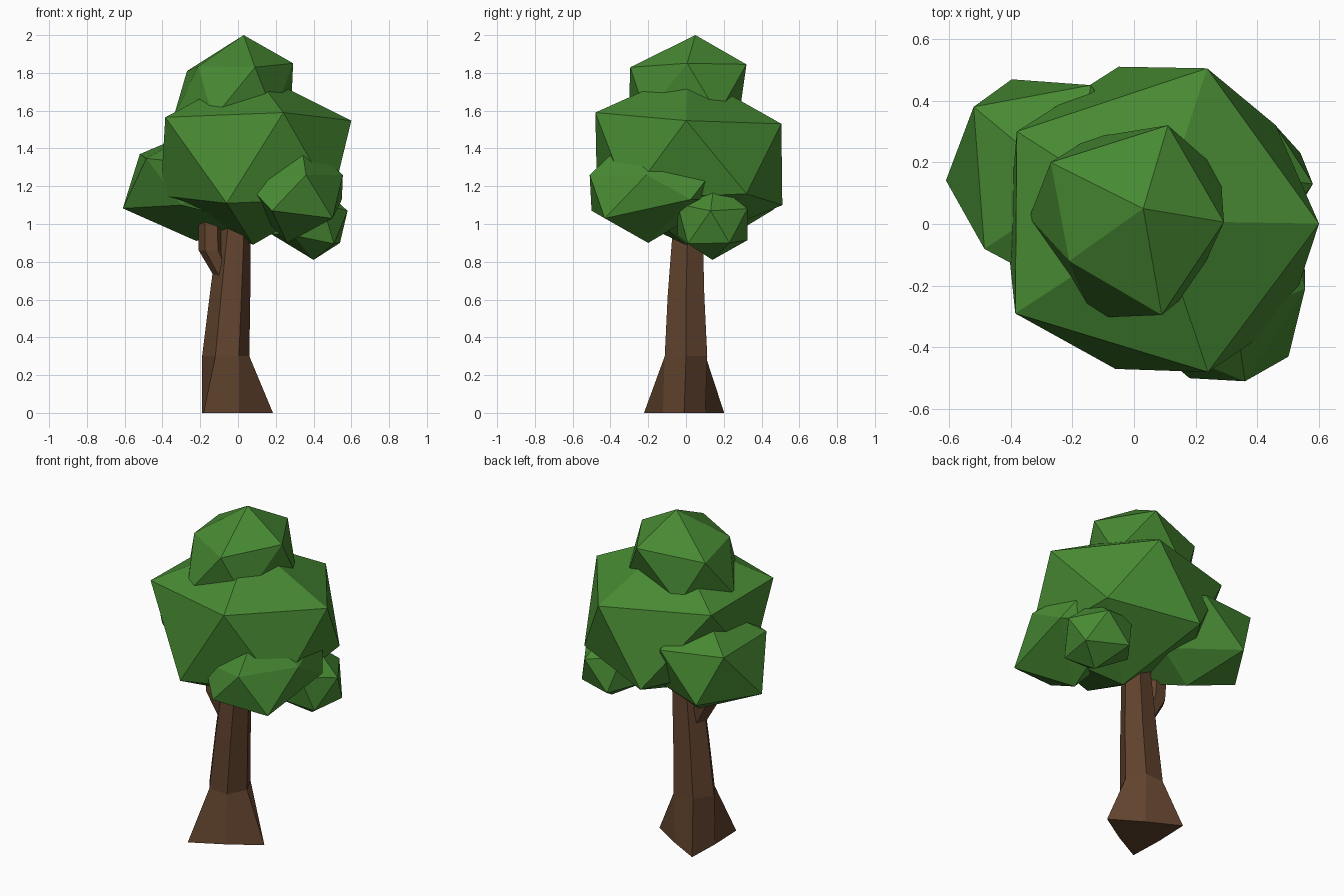
import bpy
import bmesh
from math import cos, sin, tau
from mathutils import Matrix, Vector

cube = bpy.data.objects.get("Cube")
if cube:
    bpy.data.objects.remove(cube, do_unlink=True)


def make_material(name, rgb):
    mat = bpy.data.materials.new(name)
    mat.use_nodes = True
    color = (*rgb, 1.0)
    mat.diffuse_color = color
    bsdf = mat.node_tree.nodes["Principled BSDF"]
    bsdf.inputs["Base Color"].default_value = color
    bsdf.inputs["Roughness"].default_value = 0.9
    return mat


leaf_green = make_material("leaf green", (0.064, 0.255, 0.033))
bark_brown = make_material("bark brown", (0.119, 0.056, 0.027))


def finish(bm, name, mat):
    bmesh.ops.recalc_face_normals(bm, faces=bm.faces)
    mesh = bpy.data.meshes.new(name)
    bm.to_mesh(mesh)
    bm.free()
    mesh.materials.append(mat)
    obj = bpy.data.objects.new(name, mesh)
    bpy.context.collection.objects.link(obj)
    return obj


def leaf_clump(name, center, pole, side_a, side_b, pulls):
    """Twenty-sided clump along three axes; the corner nearest each pull moves to it."""
    bm = bmesh.new()
    bmesh.ops.create_icosphere(bm, subdivisions=1, radius=1.0)
    axes = Matrix((side_a, side_b, pole)).transposed()
    for v in bm.verts:
        v.co = axes @ v.co + Vector(center)
    for point in map(Vector, pulls):
        nearest = min(bm.verts, key=lambda v: (v.co - point).length)
        nearest.co = point
    return finish(bm, name, leaf_green)


def limb(name, sides, rings):
    """Tapered limb; each ring is x, y, z, radius, radius of odd corners."""
    bm = bmesh.new()
    loops = []
    for x, y, z, even, odd in rings:
        loop = []
        for i in range(sides):
            r = odd if i % 2 else even
            a = tau * i / sides
            loop.append(bm.verts.new((x + r * cos(a), y + r * sin(a), z)))
        loops.append(loop)
    for low, high in zip(loops, loops[1:]):
        for i in range(sides):
            j = (i + 1) % sides
            bm.faces.new((low[i], low[j], high[j], high[i]))
    bm.faces.new(loops[0])
    bm.faces.new(loops[-1])
    return finish(bm, name, bark_brown)


# Trunk with three flared roots, leaning slightly to its left
limb("trunk", 6, [
    (-0.06, -0.01, 0, 0.245, 0.13),
    (-0.06, 0, 0.3, 0.12, 0.13),
    (-0.038, 0, 0.62, 0.103, 0.112),
    (-0.012, 0.01, 1.0, 0.08, 0.09),
    (0, 0.01, 1.2, 0.07, 0.07),
])

# Short branch reaching into the side clump
limb("branch", 6, [
    (-0.07, 0, 0.72, 0.055, 0.055),
    (-0.14, 0, 0.86, 0.068, 0.068),
    (-0.145, 0.02, 1.1, 0.065, 0.065),
])

# Foliage
leaf_clump("main_foliage", (0.075, 0.01, 1.335),
           (0, 0, 0.475), (0.587, -0.01, 0), (0, 0.585, -0.02),
           [(-0.38, 0.3, 1.56), (-0.385, -0.29, 1.565), (0.24, -0.48, 1.59),
            (-0.06, -0.47, 1.11), (0.46, 0.32, 1.16), (-0.05, 0.51, 1.1),
            (-0.41, -0.05, 1.15), (0.08, 0, 0.89)])
leaf_clump("top_foliage", (-0.024, 0.003, 1.698),
           (0.054, 0.047, 0.302), (0.326, -0.02, 0.02), (-0.007, 0.343, 0),
           [(-0.27, 0.2, 1.81), (-0.21, -0.12, 1.835), (0.09, -0.295, 1.83),
            (0.11, 0.32, 1.845), (0.28, 0.17, 1.58), (-0.34, 0.02, 1.57)])
leaf_clump("right_foliage", (-0.24, 0.087, 1.193),
           (-0.28, 0.293, 0.177), (-0.134, -0.334, 0.084), (-0.244, 0.018, -0.25),
           [(-0.3, -0.14, 1.1), (-0.22, 0.19, 0.91)])
leaf_clump("front_left_foliage", (0.32, -0.157, 1.193),
           (0.181, -0.273, -0.163), (-0.052, -0.263, 0.148), (0.211, 0.182, 0.141),
           [(0.36, -0.51, 1.26), (0.26, -0.2, 0.9), (0.18, -0.5, 1.07),
            (0.04, -0.38, 1.22), (0.33, -0.3, 1.46), (0.555, -0.21, 1.26),
            (0.55, 0.025, 1.13)])
leaf_clump("left_foliage", (0.375, 0.14, 1.01),
           (0.205, -0.01, 0.06), (-0.014, 0.212, 0.05), (-0.06, -0.052, 0.2),
           [(0.4, 0.14, 0.81), (0.54, 0.23, 0.9)])
